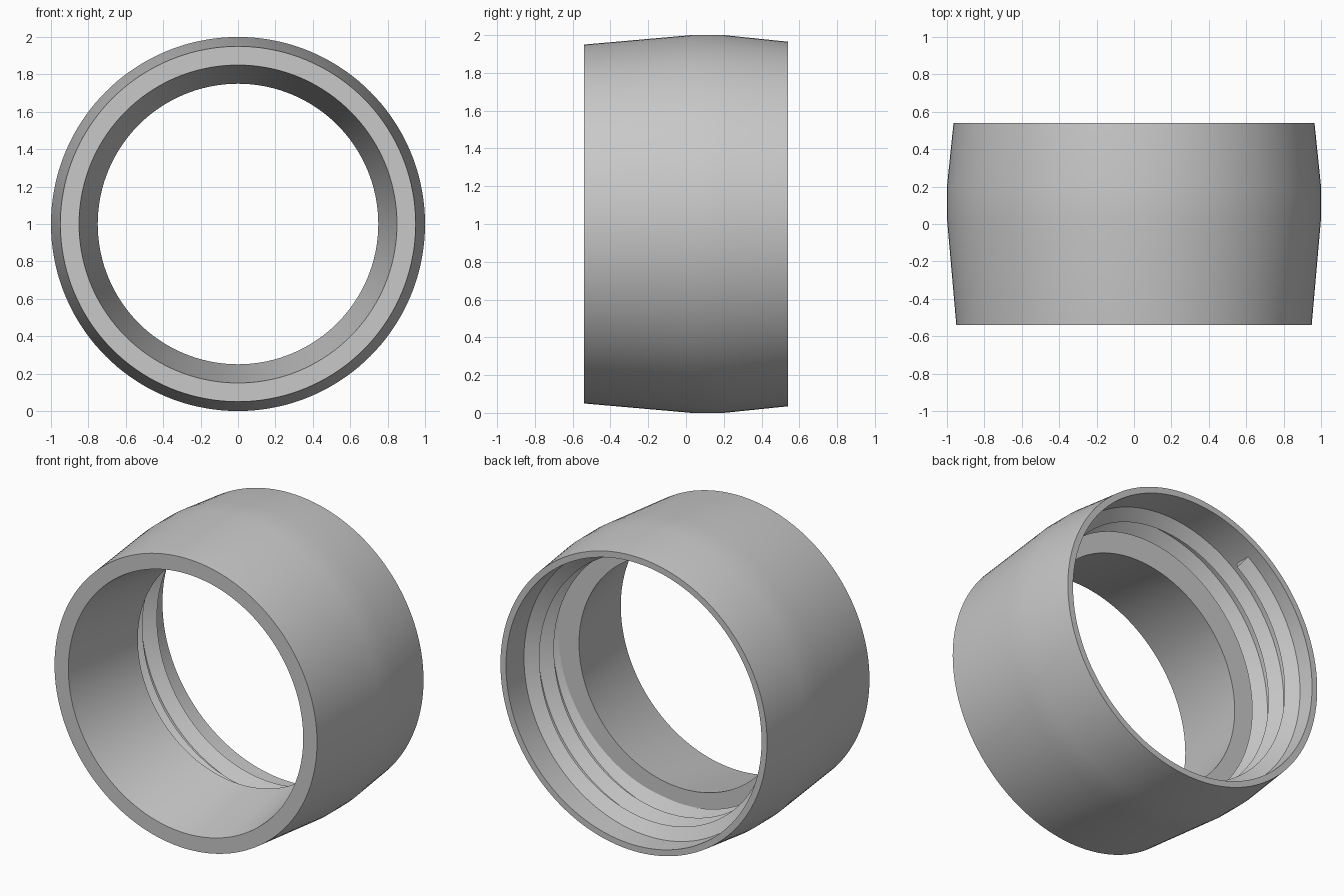
import bpy, bmesh
from math import sin, cos, pi, radians

cube = bpy.data.objects.get("Cube")
if cube:
    bpy.data.objects.remove(cube, do_unlink=True)

SEGMENTS = 144
CENTRE_Z = 1.0

grey = bpy.data.materials.new("light_grey")
grey.use_nodes = True
colour = (0.58, 0.58, 0.58, 1)
grey.diffuse_color = colour
grey.node_tree.nodes["Principled BSDF"].inputs["Base Color"].default_value = colour


def place(radius, y, angle):
    return (radius * cos(angle), y, CENTRE_Z + radius * sin(angle))


def sweep(name, sections, closed):
    """Skin a list of cross-sections, each a closed loop of points."""
    bm = bmesh.new()
    loops = [[bm.verts.new(p) for p in section] for section in sections]
    n = len(loops[0])
    pairs = list(zip(loops, loops[1:]))
    if closed:
        pairs.append((loops[-1], loops[0]))
    for a, b in pairs:
        for i in range(n):
            j = (i + 1) % n
            bm.faces.new((a[i], a[j], b[j], b[i]))
    if not closed:
        bm.faces.new(loops[0])
        bm.faces.new(loops[-1])
    bmesh.ops.recalc_face_normals(bm, faces=bm.faces)
    mesh = bpy.data.meshes.new(name)
    bm.to_mesh(mesh)
    bm.free()
    mesh.materials.append(grey)
    obj = bpy.data.objects.new(name, mesh)
    bpy.context.collection.objects.link(obj)
    bpy.ops.object.select_all(action='DESELECT')
    obj.select_set(True)
    bpy.context.view_layer.objects.active = obj
    bpy.ops.object.shade_smooth_by_angle(angle=radians(25))
    return obj


# Collar body: bulged outside, tapered front opening, shelf and rear bore
BORE = 0.925
profile = [(0.95, -0.54), (1.0, 0.03), (1.0, 0.2), (0.965, 0.54),
           (BORE, 0.54), (BORE, 0.035), (0.75, 0.035), (0.85, -0.54)]
sweep("collar_body",
      [[place(r, y, 2 * pi * i / SEGMENTS) for r, y in profile]
       for i in range(SEGMENTS)], closed=True)

# Internal thread: triangular ridge winding from the rear down into the shelf
PITCH, TURNS, HALF_BASE, CREST = 0.15, 2.75, 0.055, 0.85
START_Y, START_ANGLE = 0.4, radians(123)
steps = int(SEGMENTS * TURNS)
sections = []
for i in range(steps + 1):
    turn = i / SEGMENTS
    angle = START_ANGLE + 2 * pi * turn
    y = START_Y - PITCH * turn
    sections.append([place(BORE + 0.004, y + HALF_BASE, angle),
                     place(CREST, y, angle),
                     place(BORE + 0.004, y - HALF_BASE, angle)])
sweep("inner_thread", sections, closed=False)
